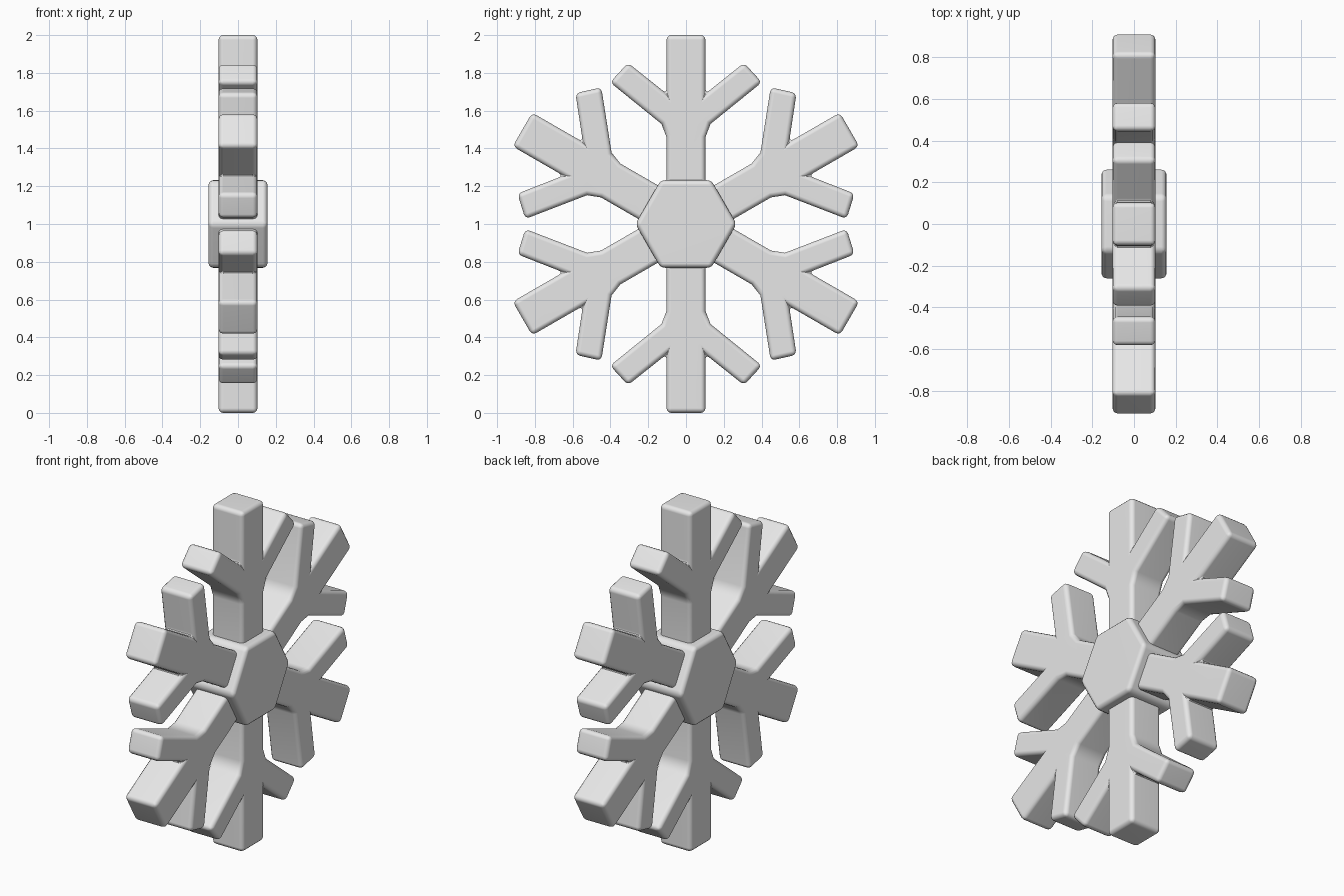
import bpy
import bmesh
from math import pi, sin, cos, radians
from mathutils import Matrix, Vector

cube = bpy.data.objects.get("Cube")
if cube:
    bpy.data.objects.remove(cube, do_unlink=True)

CENTRE = Vector((0, 0, 1))
BEVEL = 0.025

# Single plain colour
grey = bpy.data.materials.new("light_grey")
grey.use_nodes = True
colour = (0.8, 0.8, 0.8, 1)
grey.diffuse_color = colour
grey.node_tree.nodes["Principled BSDF"].inputs["Base Color"].default_value = colour


def rounded_plate(name, outline, half_depth, angle=0):
    """Extrude a (y, z) outline along x, round its edges and turn it about x."""
    bm = bmesh.new()
    face = bm.faces.new([bm.verts.new((-half_depth, y, z)) for y, z in outline])
    extruded = bmesh.ops.extrude_face_region(bm, geom=[face], use_keep_orig=True)
    moved = [v for v in extruded["geom"] if isinstance(v, bmesh.types.BMVert)]
    bmesh.ops.translate(bm, verts=moved, vec=(2 * half_depth, 0, 0))
    bmesh.ops.recalc_face_normals(bm, faces=bm.faces)
    edges = [e for e in bm.edges if e.calc_face_angle(0) > radians(35)]
    bmesh.ops.bevel(bm, geom=edges, offset=BEVEL, segments=3, profile=0.5,
                    affect='EDGES', clamp_overlap=True)
    bmesh.ops.transform(bm, matrix=Matrix.Rotation(angle, 4, 'X'), verts=bm.verts)
    mesh = bpy.data.meshes.new(name)
    bm.to_mesh(mesh)
    bm.free()
    mesh.materials.append(grey)
    obj = bpy.data.objects.new(name, mesh)
    obj.location = CENTRE
    bpy.context.collection.objects.link(obj)
    bpy.ops.object.select_all(action='DESELECT')
    obj.select_set(True)
    bpy.context.view_layer.objects.active = obj
    bpy.ops.object.shade_smooth_by_angle(angle=radians(40))
    # Keep the broad faces flat and only the rounded edges soft
    weighted = obj.modifiers.new("flat_faces", 'WEIGHTED_NORMAL')
    weighted.keep_sharp = True
    return obj


# Hexagonal hub, thicker than the arms, with a flat side facing each arm
radius = 0.232 / cos(pi / 6)
hexagon = [(radius * cos(i * pi / 3), radius * sin(i * pi / 3)) for i in range(6)]
rounded_plate("hub", hexagon, 0.156)

# Half outline of an arm with its side branch, mirrored across the arm's axis
half = [(0.103, 0.19), (0.103, 0.46), (0.13, 0.53), (0.402, 0.75),
        (0.307, 0.853), (0.103, 0.69), (0.103, 1.0)]
arm = half + [(-y, z) for y, z in reversed(half)]
for i in range(6):
    rounded_plate(f"arm_{i + 1}", arm, 0.103, i * pi / 3)
